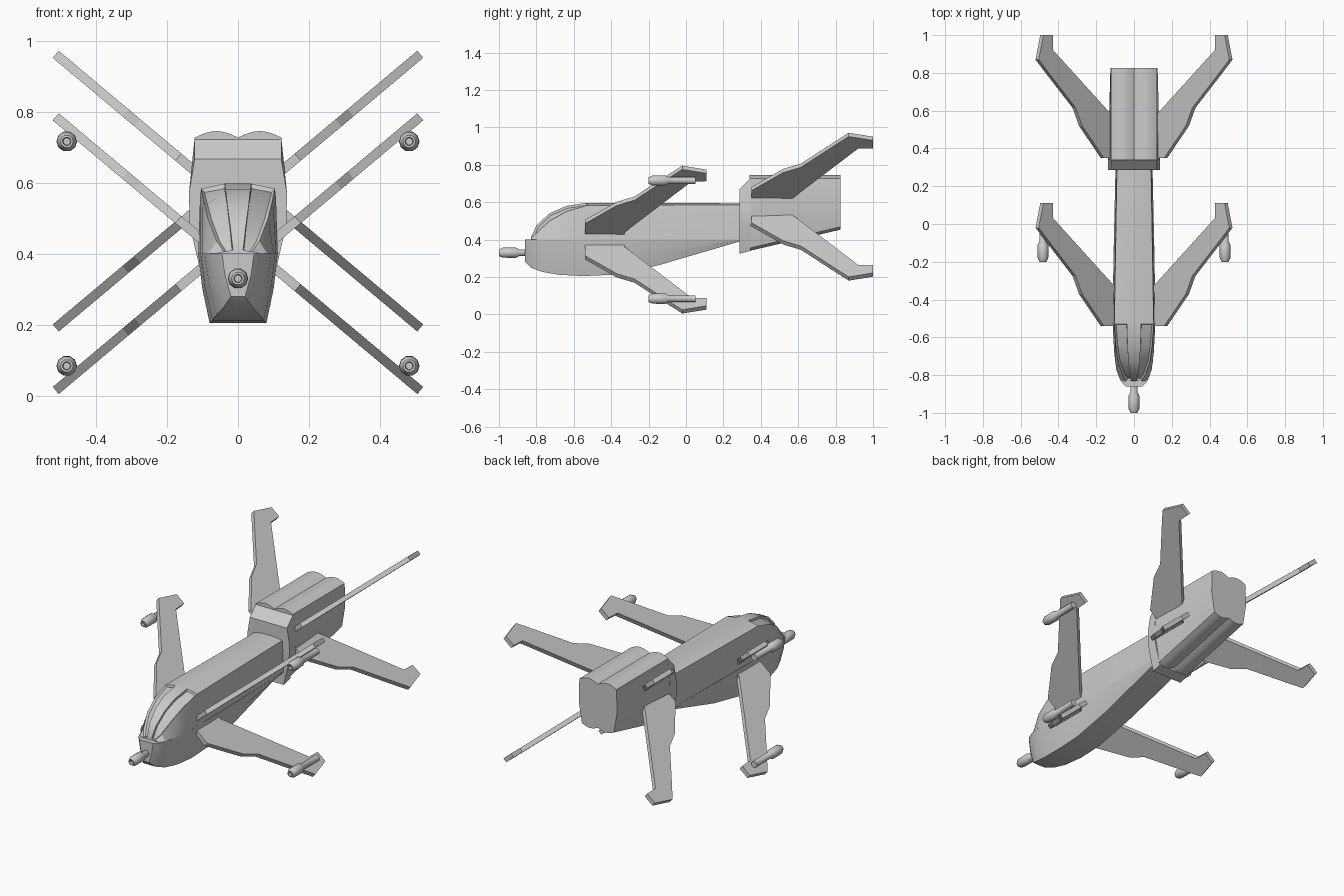
import bpy, bmesh, math
from mathutils import Matrix, Vector

cube = bpy.data.objects.get("Cube")
if cube:
    bpy.data.objects.remove(cube, do_unlink=True)

GREY = (0.6, 0.6, 0.6, 1)
hull_grey = bpy.data.materials.new("hull_grey")
hull_grey.use_nodes = True
hull_grey.diffuse_color = GREY
hull_grey.node_tree.nodes["Principled BSDF"].inputs["Base Color"].default_value = GREY


def finish(bm, name, angle=30):
    bmesh.ops.recalc_face_normals(bm, faces=bm.faces[:])
    mesh = bpy.data.meshes.new(name)
    bm.to_mesh(mesh)
    bm.free()
    mesh.materials.append(hull_grey)
    obj = bpy.data.objects.new(name, mesh)
    bpy.context.collection.objects.link(obj)
    bpy.ops.object.select_all(action='DESELECT')
    obj.select_set(True)
    bpy.context.view_layer.objects.active = obj
    bpy.ops.object.shade_smooth_by_angle(angle=math.radians(angle))
    return obj


def loft(sections):
    """Skin (y, half profile) sections; half profiles run top centre to bottom centre."""
    bm = bmesh.new()
    rings = []
    for y, half in sections:
        full = half + [(-x, z) for x, z in half[-2:0:-1]]
        rings.append([bm.verts.new((x, y, z)) for x, z in full])
    n = len(rings[0])
    strips = []
    for a, b in zip(rings, rings[1:]):
        strips.append([bm.faces.new((a[i], a[(i + 1) % n], b[(i + 1) % n], b[i]))
                       for i in range(n)])
    bm.faces.new(rings[0])
    bm.faces.new(rings[-1])
    return bm, strips


# Lower hull: y, chine half width, keel half width, keel height
CHINE = 0.40
rows = [(-.86, .045, .02, .28), (-.83, .072, .04, .25), (-.77, .094, .06, .228),
        (-.68, .105, .072, .212), (-.55, .112, .08, .205), (-.40, .112, .08, .212),
        (-.15, .108, .08, .262), (.30, .098, .08, .394)]
bm, _ = loft([(y, [(0, CHINE), (wc, CHINE),
                   (wc * .55 + wb * .45 + .003, (CHINE + zb) / 2), (wb, zb), (0, zb)])
              for y, wc, wb, zb in rows])
finish(bm, "lower_hull")

# Upper hull and canopy: y, base half width, shoulder half width, roof height, shoulder drop
rows = [(-.83, .062, .04, .41, .004), (-.80, .083, .06, .475, .04),
        (-.73, .100, .085, .54, .04), (-.64, .107, .097, .58, .03),
        (-.53, .112, .104, .597, .014), (.30, .098, .09, .594, .008)]
bm, strips = loft([(y, [(0, zt), (ws * .36, zt), (ws, zt - drop),
                        (ws + .003, (zt - drop) * .85 + CHINE * .15),
                        (wb, CHINE), (0, CHINE)])
                   for y, wb, ws, zt, drop in rows])
bmesh.ops.recalc_face_normals(bm, faces=bm.faces[:])
count = len(strips[0])
for k in (1, count - 2):           # recessed canopy panes beside the spine
    bmesh.ops.inset_region(bm, faces=[s[k] for s in strips[:4]],
                           thickness=.006, depth=-.012, use_even_offset=True)
finish(bm, "upper_hull_and_canopy", 25)


# Collar in front of the engine block
def collar_profile(top, bottom):
    return [(0, top), (.122, top), (.138, .57), (.136, .48), (.10, bottom), (0, bottom)]


bm, _ = loft([(.285, collar_profile(.667, .325)), (.345, collar_profile(.727, .34))])
finish(bm, "engine_collar", 20)


# Engine block with twin scalloped lobes above and below
def lobes(width, base, height):
    return [(width * i / 8, base + height * math.sin(math.pi * i / 8)) for i in range(9)]


def engine_profile(top, bottom, mid, flare):
    return (lobes(.122, top, .018) + [(flare, mid)]
            + lobes(.105, bottom, -.015)[::-1])


bm, _ = loft([(.34, engine_profile(.727, .355, .54, .138)),
              (.825, engine_profile(.727, .468, .59, .125))])
finish(bm, "engine_block")

# Wings: outline in (x, y), laid on a plane canted forty degrees
CANT = math.radians(40)
OUTLINE = [(.05, -.54), (.168, -.54), (.283, -.37), (.317, -.275), (.46, -.09),
           (.513, -.02), (.488, .11), (.438, .11), (.436, .03), (.11, -.33), (.05, -.33)]
HALF = .013


def wing(name, side, up, centre, shift):
    bm = bmesh.new()
    face = bm.faces.new([bm.verts.new(((x - .11) / math.cos(CANT), y, -HALF))
                         for x, y in OUTLINE])
    out = bmesh.ops.extrude_face_region(bm, geom=[face])
    bmesh.ops.translate(bm, vec=(0, 0, 2 * HALF),
                        verts=[v for v in out["geom"] if isinstance(v, bmesh.types.BMVert)])
    bm.transform(Matrix.Rotation(-CANT, 4, 'Y'))
    bm.transform(Matrix.Translation((.11, shift, .047)))
    bm.transform(Matrix.Diagonal((side, 1, up, 1)))
    bm.transform(Matrix.Translation((0, 0, centre)))
    finish(bm, name, 15)


# Guns: (radius, distance back from muzzle), revolved around the y axis
def gun(name, x, y, z, tail):
    profile = [(0, .015), (.010, .015), (.012, 0), (.018, 0), (.028, .02), (.029, .09),
               (.019, .108), (.019, tail), (0, tail)]
    bm = bmesh.new()
    verts = [bm.verts.new((r, d, 0)) for r, d in profile]
    edges = [bm.edges.new(pair) for pair in zip(verts, verts[1:])]
    bmesh.ops.spin(bm, geom=verts + edges, cent=(0, 0, 0), axis=(0, 1, 0),
                   angle=2 * math.pi, steps=10)
    bmesh.ops.remove_doubles(bm, verts=bm.verts[:], dist=.0005)
    bm.transform(Matrix.Translation((x, y, z)))
    finish(bm, name, 40)


for side, side_name in ((1, "left"), (-1, "right")):
    for up, up_name in ((1, "upper"), (-1, "lower")):
        tag = f"{up_name}_{side_name}"
        wing(f"front_wing_{tag}", side, up, .40, 0)
        wing(f"rear_wing_{tag}", side, up, .576, .89)
        gun(f"wing_gun_{tag}", side * .482, -.20, .40 + up * .316, .25)
gun("nose_gun", 0, -1.0, .33, .17)
